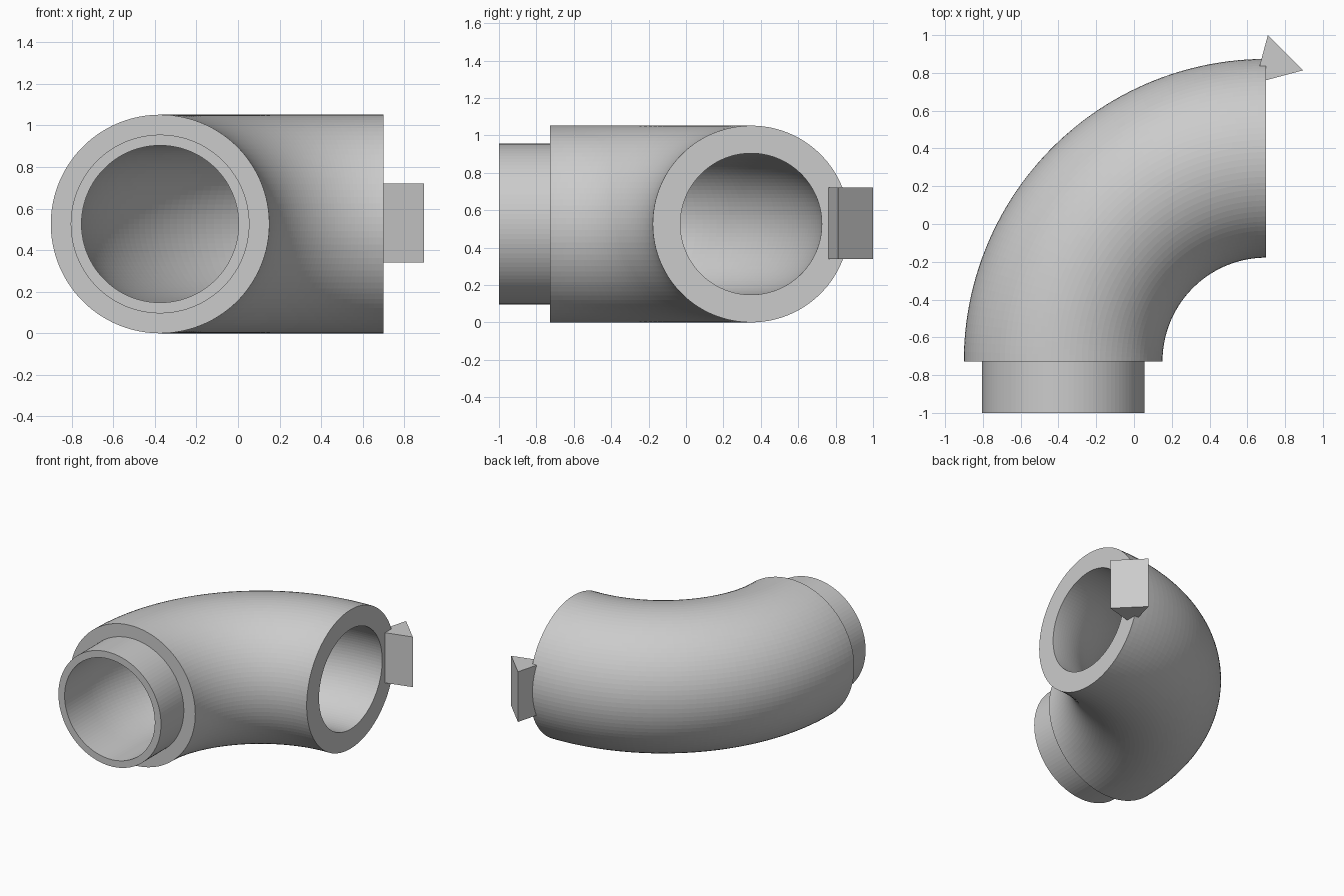
import bpy, bmesh
from math import pi, sin, cos, radians
from mathutils import Vector

cube = bpy.data.objects.get("Cube")
if cube:
    bpy.data.objects.remove(cube, do_unlink=True)

SIDES = 100                                # facets around the pipe
STEPS = 50                                 # rings along the bend
BEND_CENTRE = Vector((0.70, -0.727, 0.526))
BEND = 1.075                               # radius of the centreline
OUTER, SPIGOT, BORE = 0.526, 0.43, 0.378

grey = bpy.data.materials.new("plain grey")
grey.use_nodes = True
colour = (0.6, 0.6, 0.6, 1)
grey.diffuse_color = colour
grey.node_tree.nodes["Principled BSDF"].inputs["Base Color"].default_value = colour


def make_object(name, bm):
    bmesh.ops.recalc_face_normals(bm, faces=bm.faces)
    mesh = bpy.data.meshes.new(name)
    bm.to_mesh(mesh)
    bm.free()
    mesh.materials.append(grey)
    obj = bpy.data.objects.new(name, mesh)
    bpy.context.collection.objects.link(obj)
    return obj


def sweep(name, stations):
    """Skin circles given as (bend angle, radius, straight offset towards the front)."""
    bm = bmesh.new()
    rings = []
    for angle, radius, forward in stations:
        out = Vector((cos(angle), sin(angle), 0))
        centre = BEND_CENTRE + out * BEND + Vector((0, -forward, 0))
        rings.append([bm.verts.new(centre + out * radius * cos(t) + Vector((0, 0, radius * sin(t))))
                      for t in (2 * pi * i / SIDES for i in range(SIDES))])
    for a, b in zip(rings, rings[1:]):
        for i in range(SIDES):
            j = (i + 1) % SIDES
            bm.faces.new((a[i], a[j], b[j], b[i]))
    return make_object(name, bm)


# Quarter bend: bore, end face, outer skin, then the shoulder down to the spigot
angles = [pi - pi / 2 * i / STEPS for i in range(STEPS + 1)]
sweep("elbow_pipe",
      [(a, BORE, 0) for a in angles]
      + [(a, OUTER, 0) for a in reversed(angles)]
      + [(pi, SPIGOT, 0)])

# Straight spigot: outside, rim, bore
LENGTH = 0.273
sweep("spigot", [(pi, SPIGOT, 0), (pi, SPIGOT, LENGTH), (pi, BORE, LENGTH), (pi, BORE, 0)])

# Three-sided marker block set into the rim of the open end
bm = bmesh.new()
base = [bm.verts.new((0.748 + 0.152 * cos(radians(d)), 0.853 + 0.152 * sin(radians(d)), 0.34))
        for d in (-15, 105, 225)]
face = bm.faces.new(base)
side = bmesh.ops.extrude_face_region(bm, geom=[face])
bmesh.ops.translate(bm, vec=(0, 0, 0.38),
                    verts=[v for v in side["geom"] if isinstance(v, bmesh.types.BMVert)])
make_object("marker_block", bm)
